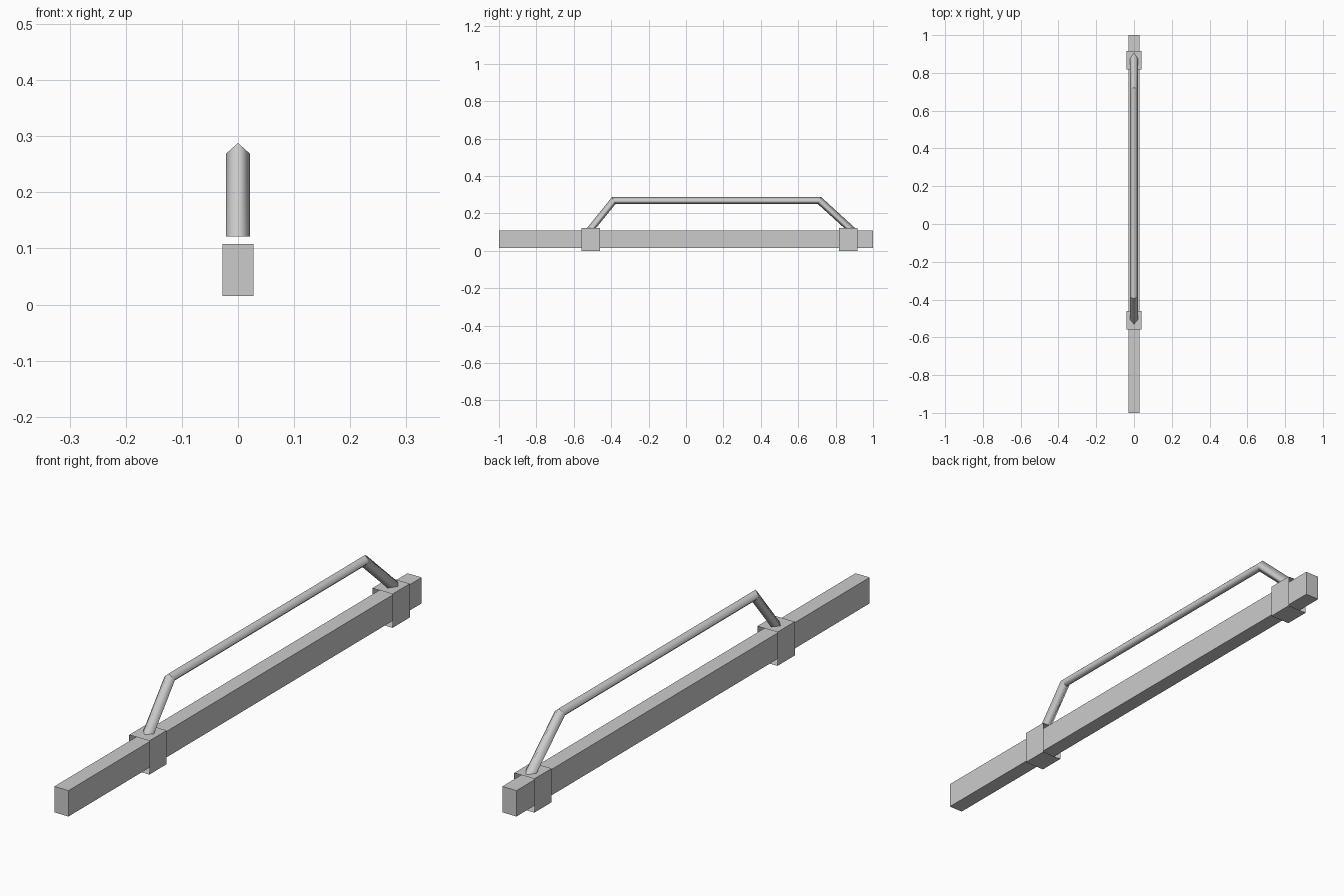
import bpy, bmesh
from mathutils import Vector

cube = bpy.data.objects.get("Cube")
if cube:
    bpy.data.objects.remove(cube, do_unlink=True)

# Single grey finish
grey = bpy.data.materials.new("grey")
grey.use_nodes = True
colour = (0.6, 0.6, 0.6, 1)
grey.diffuse_color = colour
grey.node_tree.nodes["Principled BSDF"].inputs["Base Color"].default_value = colour


def loft(name, rings, capped=False, smooth=False):
    """Skin a list of equal rings of points into one tube."""
    bm = bmesh.new()
    loops = [[bm.verts.new(p) for p in ring] for ring in rings]
    for a, b in zip(loops, loops[1:]):
        for i in range(len(a)):
            j = (i + 1) % len(a)
            bm.faces.new((a[i], a[j], b[j], b[i])).smooth = smooth
    # Keep the joints between segments crisp
    for loop in loops:
        for i, v in enumerate(loop):
            bm.edges.get((v, loop[i - 1])).smooth = False
    if capped:
        bm.faces.new(loops[0])
        bm.faces.new(loops[-1])
    bmesh.ops.recalc_face_normals(bm, faces=bm.faces)
    mesh = bpy.data.meshes.new(name)
    bm.to_mesh(mesh)
    bm.free()
    mesh.materials.append(grey)
    obj = bpy.data.objects.new(name, mesh)
    bpy.context.collection.objects.link(obj)
    return obj


def box_ring(y, half_width, bottom, top):
    w = half_width
    return [(-w, y, bottom), (w, y, bottom), (w, y, top), (-w, y, top)]


def diamond_ring(outer, inner, half_width=0.021):
    """Four-sided section between an outer and an inner (y, z) point."""
    a, b = Vector((0, *outer)), Vector((0, *inner))
    side = Vector((half_width, 0, 0))
    mid = (a + b) / 2
    return [a, mid + side, b, mid - side]


# Long bar with closed ends
loft("bar", [box_ring(y, 0.028, 0.015, 0.108) for y in (-1, 1)], capped=True)

# Open sleeves around the bar
for name, y in (("front_sleeve", -0.51), ("back_sleeve", 0.867)):
    loft(name, [box_ring(y + d, 0.04, 0, 0.121) for d in (-0.049, 0.049)])

# Bent handle standing on the sleeves
loft("handle", [
    diamond_ring((-0.53, 0.121), (-0.482, 0.121)),
    diamond_ring((-0.395, 0.288), (-0.377, 0.25)),
    diamond_ring((0.722, 0.288), (0.705, 0.25)),
    diamond_ring((0.905, 0.121), (0.847, 0.121)),
], smooth=True)
